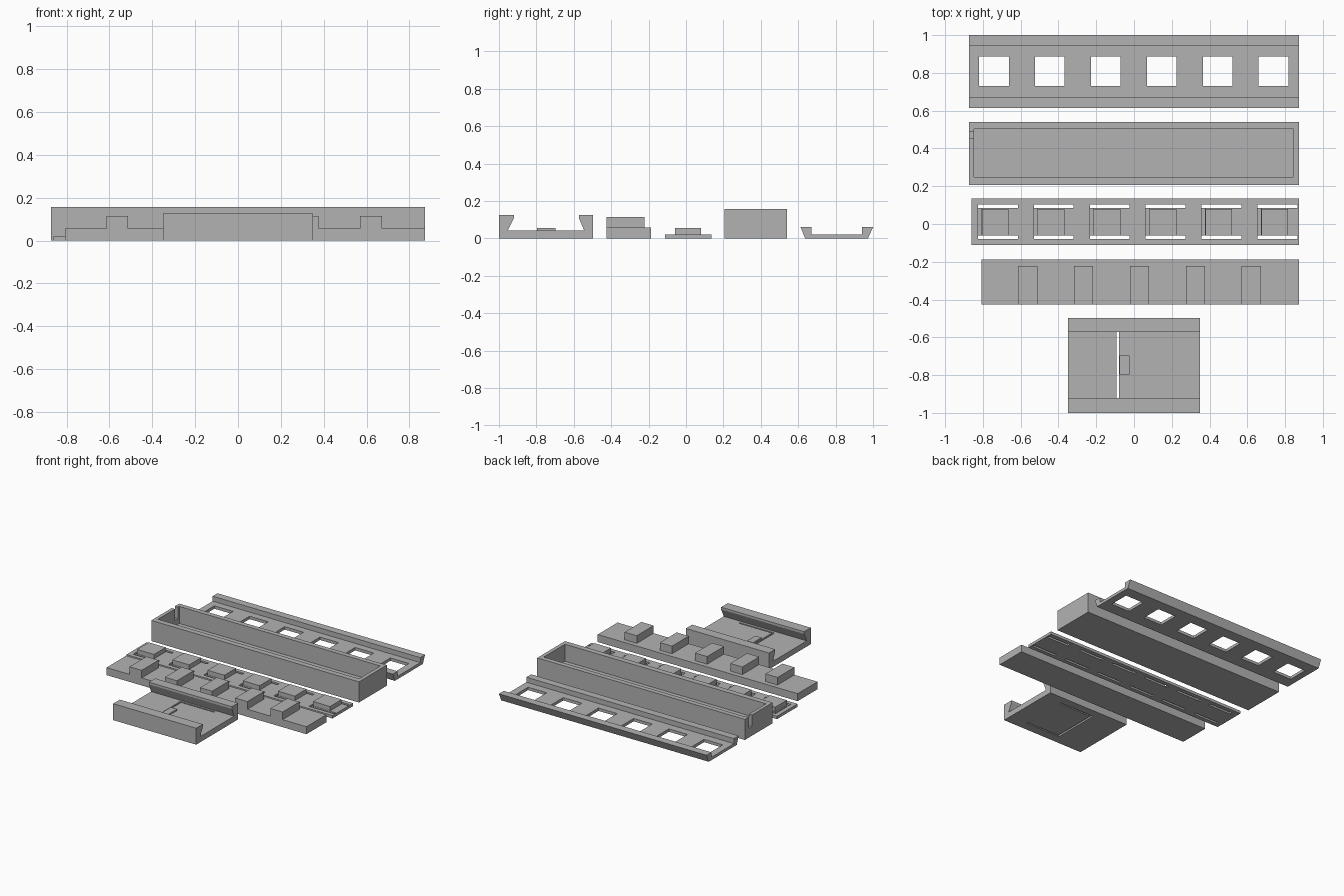
import bpy, bmesh

if "Cube" in bpy.data.objects:
    bpy.data.objects.remove(bpy.data.objects["Cube"])

gray = bpy.data.materials.new("plain gray")
gray.diffuse_color = (0.45, 0.45, 0.45, 1)
gray.use_nodes = True
gray.node_tree.nodes["Principled BSDF"].inputs["Base Color"].default_value = gray.diffuse_color


def prism(name, profile, x0, x1):
    """Extrude a closed (y, z) profile along x."""
    bm = bmesh.new()
    face = bm.faces.new([bm.verts.new((x0, y, z)) for y, z in profile])
    ext = bmesh.ops.extrude_face_region(bm, geom=[face])["geom"]
    moved = [v for v in ext if isinstance(v, bmesh.types.BMVert)]
    bmesh.ops.translate(bm, verts=moved, vec=(x1 - x0, 0, 0))
    bmesh.ops.recalc_face_normals(bm, faces=bm.faces)
    mesh = bpy.data.meshes.new(name)
    bm.to_mesh(mesh)
    bm.free()
    mesh.materials.append(gray)
    ob = bpy.data.objects.new(name, mesh)
    bpy.context.collection.objects.link(ob)
    return ob


def box(name, x0, x1, y0, y1, z0, z1):
    return prism(name, [(y0, z0), (y1, z0), (y1, z1), (y0, z1)], x0, x1)


def cut(ob, *bounds):
    """Remove a box-shaped volume from a part."""
    cutter = box("cutter", *bounds)
    cutter.hide_render = True
    mod = ob.modifiers.new("cut", "BOOLEAN")
    mod.operation = "DIFFERENCE"
    mod.solver = "EXACT"
    mod.object = cutter
    bpy.context.view_layer.objects.active = ob
    bpy.ops.object.modifier_apply(modifier=mod.name)
    bpy.data.objects.remove(cutter)


PITCH = 0.296

# Windowed cover with flared side rails
cover = prism("window_cover", [
    (0.637, 0), (0.973, 0), (1.0, 0.06), (0.942, 0.06), (0.942, 0.022),
    (0.67, 0.022), (0.67, 0.06), (0.613, 0.06)], -0.873, 0.873)
for i in range(6):
    x = -0.82 + PITCH * i
    cut(cover, x, x + 0.157, 0.73, 0.887, -0.1, 0.2)

# Long open case with a notch in the left end wall
case = box("case", -0.873, 0.873, 0.206, 0.54, 0, 0.157)
cut(case, -0.846, 0.844, 0.248, 0.503, 0.028, 0.3)
cut(case, -0.9, -0.84, 0.452, 0.488, 0.07, 0.3)

# Button tray: slotted plate with flexible tongues and raised buttons
tray = box("button_tray", -0.86, 0.873, -0.112, 0.135, 0, 0.022)
for i in range(6):
    x = -0.826 + PITCH * i
    cut(tray, x, x + 0.211, 0.084, 0.103, -0.1, 0.1)
    cut(tray, x, x + 0.211, -0.08, -0.062, -0.1, 0.1)
    cut(tray, x, x + 0.019, -0.07, 0.09, 0.008, 0.1)
    box("button", x + 0.02, x + 0.162, -0.06, 0.08, 0.021, 0.056)

# Spacer bar with raised blocks
box("spacer_bar", -0.808, 0.873, -0.425, -0.187, 0, 0.057)
for i in range(5):
    x = -0.614 + PITCH * i
    box("spacer_block", x, x + 0.102, -0.425, -0.223, 0.056, 0.115)

# Dovetail slide channel
slide = prism("slide_channel", [
    (-1.0, 0), (-0.497, 0), (-0.497, 0.125), (-0.572, 0.125), (-0.572, 0.108),
    (-0.545, 0.043), (-0.952, 0.043), (-0.92, 0.108), (-0.92, 0.125),
    (-1.0, 0.125)], -0.349, 0.349)
# Narrow slots freeing the latch tongue
cut(slide, -0.093, -0.079, -0.932, -0.56, -0.1, 0.06)
cut(slide, -0.093, 0.2, -0.932, -0.921, -0.1, 0.06)
cut(slide, -0.093, 0.2, -0.571, -0.56, -0.1, 0.06)
box("latch_bump", -0.077, -0.025, -0.797, -0.697, 0.042, 0.055)
